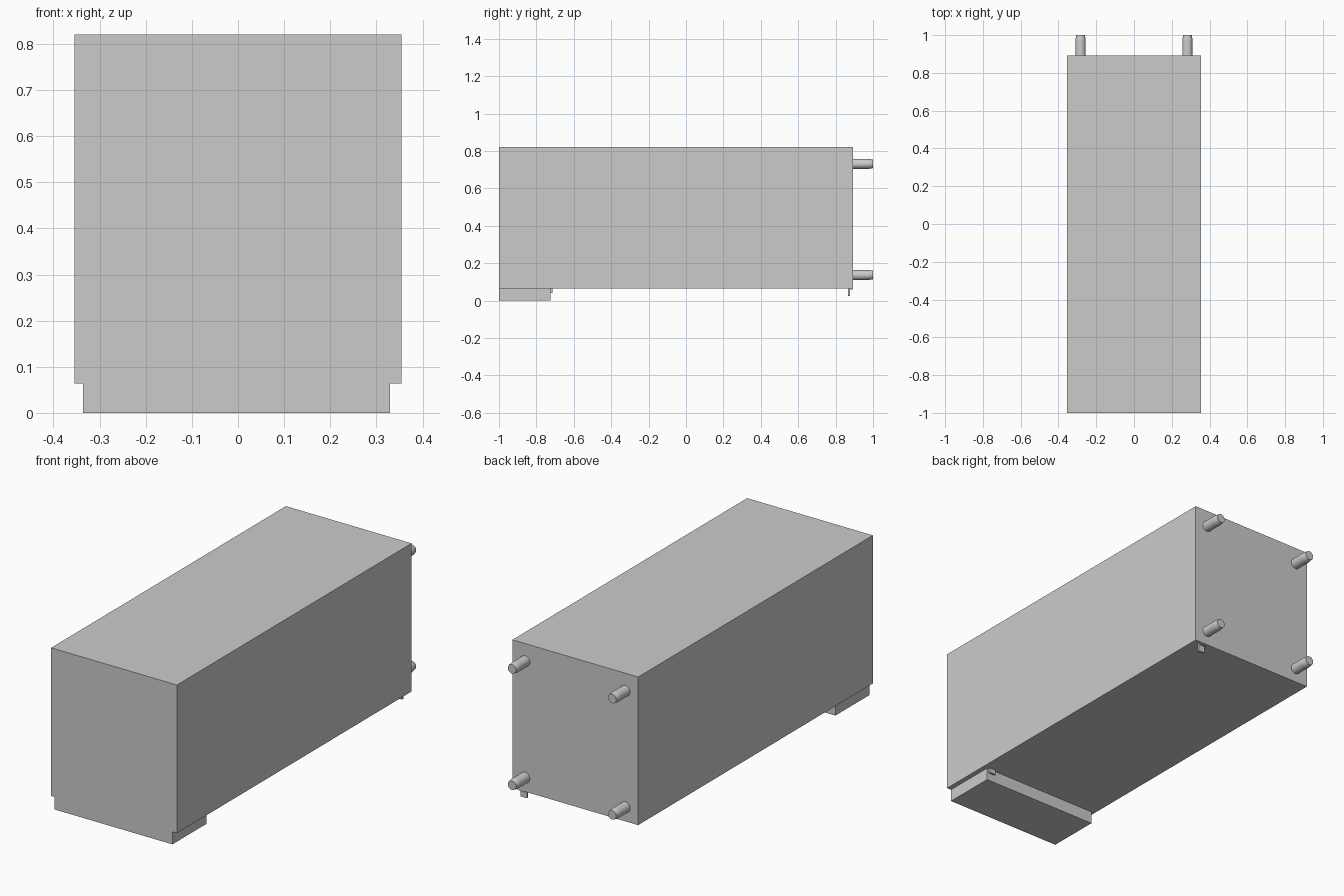
import bpy, bmesh
from mathutils import Matrix, Vector

if "Cube" in bpy.data.objects:
    bpy.data.objects.remove(bpy.data.objects["Cube"])


def make_object(name, bm):
    mesh = bpy.data.meshes.new(name)
    bm.to_mesh(mesh)
    bm.free()
    obj = bpy.data.objects.new(name, mesh)
    bpy.context.collection.objects.link(obj)
    return obj


def box(name, lo, hi):
    lo, hi = Vector(lo), Vector(hi)
    bm = bmesh.new()
    matrix = Matrix.Translation((lo + hi) / 2) @ Matrix.Diagonal((*(hi - lo), 1))
    bmesh.ops.create_cube(bm, size=1, matrix=matrix)
    return make_object(name, bm)


def extruded(name, profile, x0, x1):
    """Closed (y, z) profile pushed from x0 to x1."""
    bm = bmesh.new()
    face = bm.faces.new([bm.verts.new((x0, y, z)) for y, z in profile])
    out = bmesh.ops.extrude_face_region(bm, geom=[face])
    verts = [v for v in out["geom"] if isinstance(v, bmesh.types.BMVert)]
    bmesh.ops.translate(bm, verts=verts, vec=(x1 - x0, 0, 0))
    bmesh.ops.recalc_face_normals(bm, faces=bm.faces)
    return make_object(name, bm)


def peg(name, x, z, rings, sides=32):
    """Round peg along y, lofted through (y, radius) rings."""
    bm = bmesh.new()
    for (y0, r0), (y1, r1) in zip(rings, rings[1:]):
        matrix = Matrix.Translation((x, (y0 + y1) / 2, z)) @ Matrix.Rotation(-1.5707963, 4, "X")
        bmesh.ops.create_cone(bm, cap_ends=False, segments=sides, radius1=r0,
                              radius2=r1, depth=y1 - y0, matrix=matrix)
    bmesh.ops.remove_doubles(bm, verts=bm.verts, dist=1e-4)
    bmesh.ops.holes_fill(bm, edges=bm.edges, sides=0)
    bmesh.ops.recalc_face_normals(bm, faces=bm.faces)
    obj = make_object(name, bm)
    bpy.ops.object.select_all(action="DESELECT")
    obj.select_set(True)
    bpy.context.view_layer.objects.active = obj
    bpy.ops.object.shade_smooth_by_angle(angle=0.15)


# Main body with the front foot fused in, so the front is one flat face
body = box("body", (-0.355, -1, 0.064), (0.355, 0.893, 0.82))
foot = box("front_foot_helper", (-0.336, -1, 0), (0.33, -0.725, 0.3))
union = body.modifiers.new("foot_union", "BOOLEAN")
union.operation = "UNION"
union.solver = "EXACT"
union.object = foot
foot.hide_render = True
foot.hide_set(True)

# Four rear pegs with tapered tips
rings = [(0.893, 0.027), (0.975, 0.027), (1.0, 0.023)]
for side, x in (("left", -0.283), ("right", 0.283)):
    for level, z in (("lower", 0.137), ("upper", 0.731)):
        peg(f"{level}_{side}_peg", x, z, rings)

# Small clips under the body on the right-hand side
extruded("rear_clip", [(0.89, 0.064), (0.89, 0.059), (0.877, 0.059), (0.877, 0.024),
                       (0.866, 0.024), (0.866, 0.064)], 0.285, 0.32)
box("front_clip", (0.285, -0.725, 0.04), (0.32, -0.714, 0.064))
